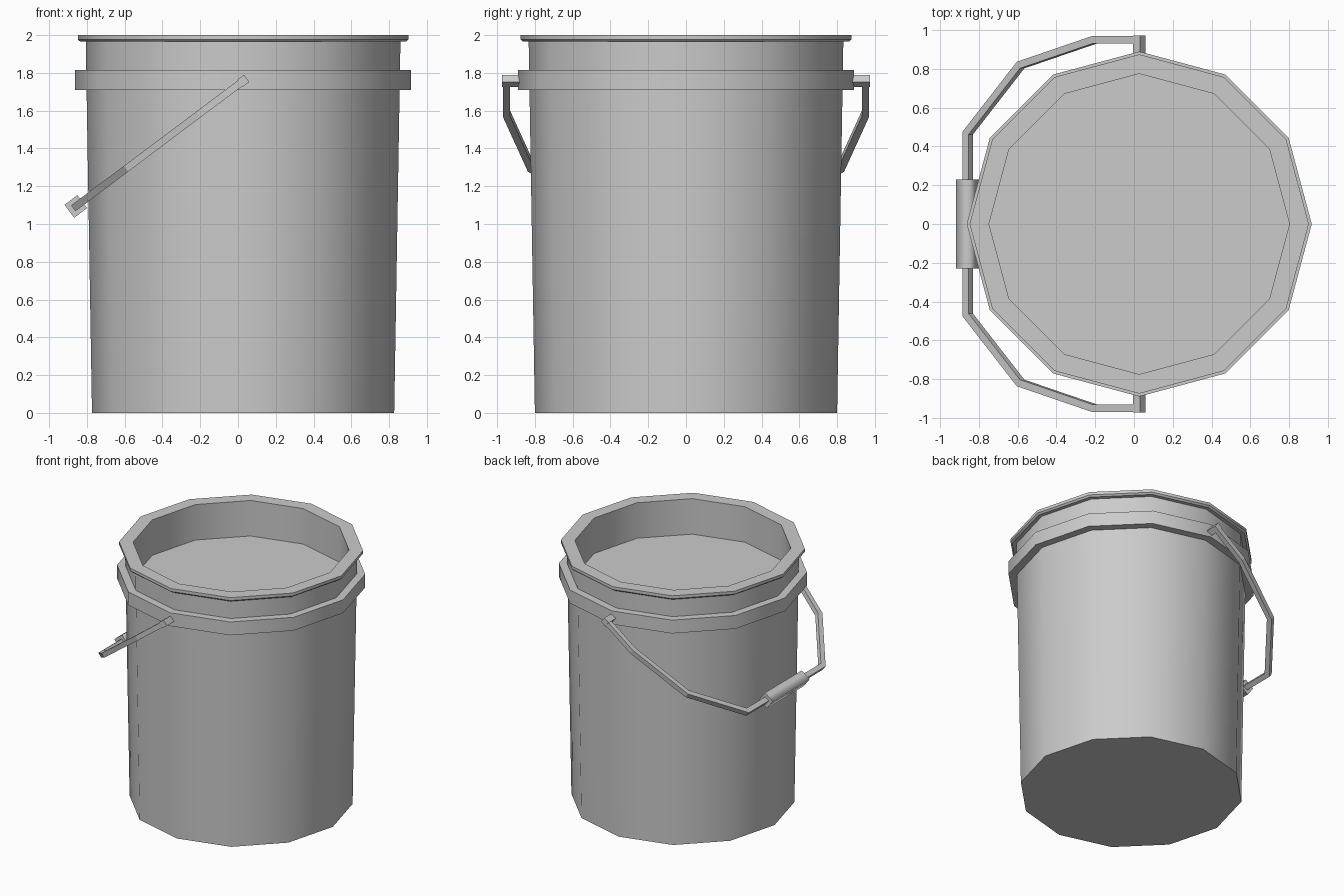
import bpy, bmesh, math
from mathutils import Vector, Matrix

if "Cube" in bpy.data.objects:
    bpy.data.objects.remove(bpy.data.objects["Cube"])

CX = 0.027                      # bucket axis
PIVOT = Vector((CX, 0, 1.757))  # handle hinge
TILT = math.atan2(0.665, 0.887)


def finish(name, bm, smooth_angle=None):
    bmesh.ops.recalc_face_normals(bm, faces=bm.faces)
    me = bpy.data.meshes.new(name)
    bm.to_mesh(me)
    bm.free()
    ob = bpy.data.objects.new(name, me)
    bpy.context.collection.objects.link(ob)
    if smooth_angle:
        bpy.ops.object.select_all(action='DESELECT')
        ob.select_set(True)
        bpy.context.view_layer.objects.active = ob
        bpy.ops.object.shade_smooth_by_angle(angle=math.radians(smooth_angle))
    return ob


def lathe(name, profile, closed, sides=12):
    bm = bmesh.new()
    rings = []
    for r, z in profile:
        rings.append([bm.verts.new((CX + r * math.cos(2 * math.pi * i / sides),
                                    r * math.sin(2 * math.pi * i / sides), z))
                      for i in range(sides)])
    pairs = list(zip(rings, rings[1:]))
    if closed:
        pairs.append((rings[-1], rings[0]))
    else:
        bm.faces.new(rings[0])
        bm.faces.new(rings[-1])
    for a, b in pairs:
        for i in range(sides):
            j = (i + 1) % sides
            bm.faces.new((a[i], a[j], b[j], b[i]))
    return finish(name, bm, 35)


def tilted(s, y, n):
    # point in the handle frame: s away from hinge, n normal to handle plane
    c, k = math.cos(TILT), math.sin(TILT)
    return PIVOT + Vector((-s * c - n * k, y, -s * k + n * c))


def tilted_box(name, s, y0, y1, half, smooth=False):
    bm = bmesh.new()
    ends = [[bm.verts.new(tilted(s + a * half, y, b * half))
             for a, b in ((-1, -1), (1, -1), (1, 1), (-1, 1))] for y in (y0, y1)]
    for e in ends:
        bm.faces.new(e)
    for i in range(4):
        j = (i + 1) % 4
        f = bm.faces.new((ends[0][i], ends[0][j], ends[1][j], ends[1][i]))
        f.smooth = smooth
    if smooth:
        for e in bm.edges:
            e.smooth = all(f.smooth for f in e.link_faces)
    return finish(name, bm)


# Bucket body with lip and recessed inner floor
lathe("bucket_body", [(0.80, 0), (0.833, 1.965), (0.862, 1.965), (0.875, 1.977),
                      (0.875, 2.0), (0.775, 2.0), (0.775, 1.72)], False)

# Reinforcing band
lathe("bucket_band", [(0.82, 1.71), (0.89, 1.71), (0.89, 1.815), (0.82, 1.815)], True)

# Hinge blocks
for side, label in ((-1, "front"), (1, "back")):
    tilted_box("hinge_" + label, 0, side * 0.82, side * 0.973, 0.0235)

# Bail handle: square bar swept along a mitred path
half_path = [(0.0, 0.95), (0.29, 0.95), (0.765, 0.82), (1.105, 0.47)]
path = [Vector(p) for p in half_path] + [Vector((s, -y)) for s, y in reversed(half_path)]
h = 0.019
bm = bmesh.new()
rings = []
for i, p in enumerate(path):
    d1 = (p - path[i - 1]).normalized() if i else (path[1] - p).normalized()
    d2 = (path[i + 1] - p).normalized() if i < len(path) - 1 else d1
    n1, n2 = Vector((-d1.y, d1.x)), Vector((-d2.y, d2.x))
    m = (n1 + n2).normalized()
    m *= h / m.dot(n1)
    rings.append([bm.verts.new(tilted(p.x + a * m.x, p.y + a * m.y, b * h))
                  for a, b in ((-1, -1), (1, -1), (1, 1), (-1, 1))])
for a, b in zip(rings, rings[1:]):
    for i in range(4):
        j = (i + 1) % 4
        bm.faces.new((a[i], a[j], b[j], b[i]))
bm.faces.new(rings[0])
bm.faces.new(rings[-1])
finish("handle_bar", bm)

# Hand grip
tilted_box("handle_grip", 1.107, -0.23, 0.23, 0.0425, True)
